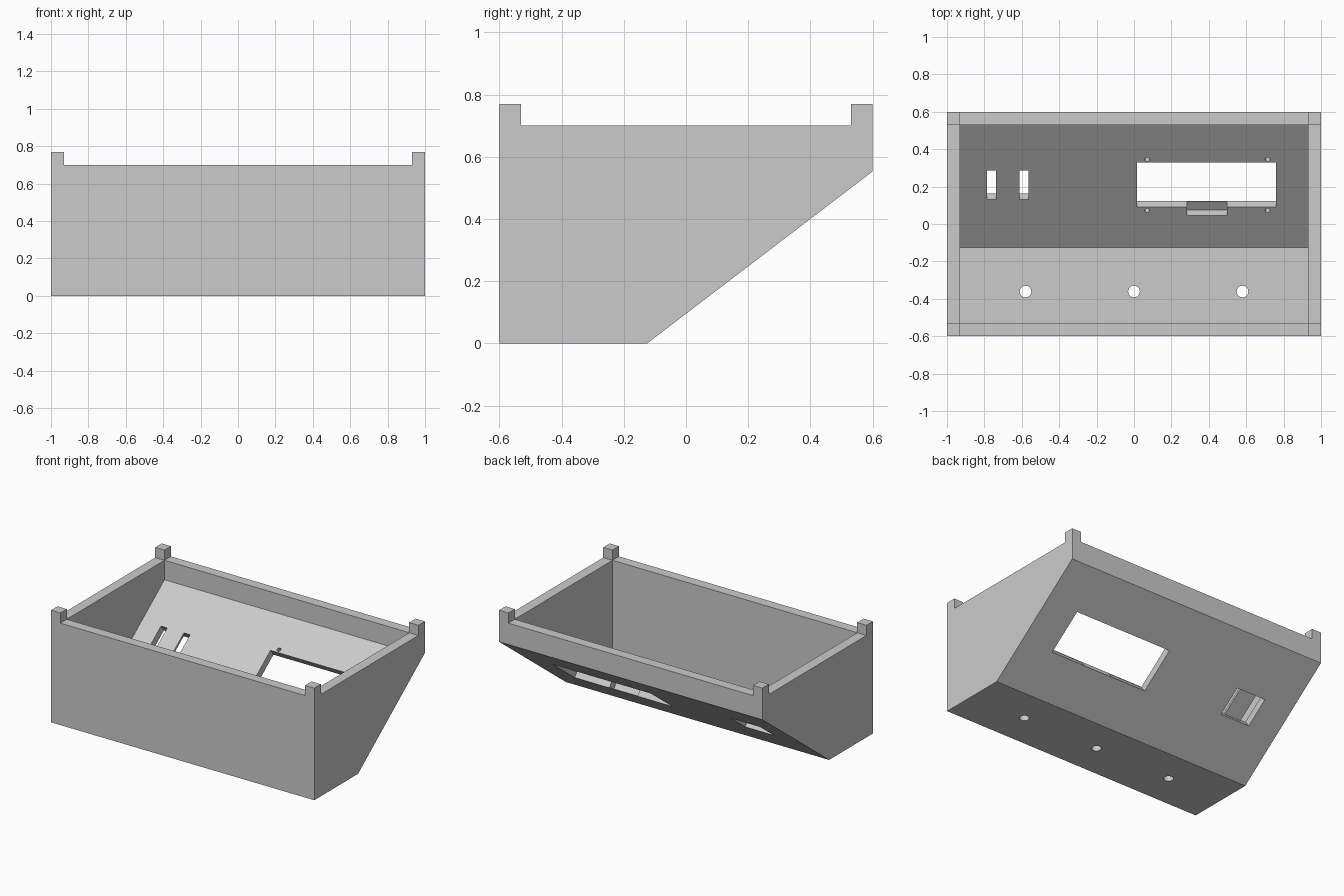
import bpy, bmesh, math
from mathutils import Matrix, Vector

if "Cube" in bpy.data.objects:
    bpy.data.objects.remove(bpy.data.objects["Cube"], do_unlink=True)

grey = bpy.data.materials.new("light grey plastic")
grey.use_nodes = True
grey.diffuse_color = (0.6, 0.6, 0.6, 1)
grey.node_tree.nodes["Principled BSDF"].inputs["Base Color"].default_value = (0.6, 0.6, 0.6, 1)

# Main dimensions
WALL, FLOOR, PANEL = 0.07, 0.067, 0.053
RIM, TOP = 0.7, 0.77
BEND, BACK_Z = -0.125, 0.553
angle = math.atan2(BACK_Z, 0.6 - BEND)
# Frame lying on the outside of the sloped panel: x, up the slope, inward
slope = Matrix.Translation((0, BEND, 0)) @ Matrix.Rotation(angle, 4, "X")


def make_object(name, bm):
    bmesh.ops.recalc_face_normals(bm, faces=bm.faces)
    mesh = bpy.data.meshes.new(name)
    bm.to_mesh(mesh)
    bm.free()
    mesh.materials.append(grey)
    obj = bpy.data.objects.new(name, mesh)
    bpy.context.collection.objects.link(obj)
    return obj


def prism(name, profile, half_width):
    """Extrude a (y, z) profile along x."""
    bm = bmesh.new()
    face = bm.faces.new([bm.verts.new((-half_width, y, z)) for y, z in profile])
    moved = bmesh.ops.extrude_face_region(bm, geom=[face])["geom"]
    verts = [v for v in moved if isinstance(v, bmesh.types.BMVert)]
    bmesh.ops.translate(bm, verts=verts, vec=(2 * half_width, 0, 0))
    return make_object(name, bm)


def box(name, low, high, frame=Matrix()):
    low, high = Vector(low), Vector(high)
    bm = bmesh.new()
    place = Matrix.Translation((low + high) / 2) @ Matrix.Diagonal((high - low).to_4d())
    bmesh.ops.create_cube(bm, size=1, matrix=frame @ place)
    return make_object(name, bm)


def cylinder(name, centre, radius, depth, frame=Matrix()):
    bm = bmesh.new()
    bmesh.ops.create_cone(bm, cap_ends=True, segments=32, radius1=radius, radius2=radius,
                          depth=depth, matrix=frame @ Matrix.Translation(centre))
    return make_object(name, bm)


def cut(target, cutter):
    mod = target.modifiers.new("cut", "BOOLEAN")
    mod.operation, mod.solver, mod.object = "DIFFERENCE", "EXACT", cutter
    bpy.context.view_layer.objects.active = target
    bpy.ops.object.modifier_apply(modifier=mod.name)
    bpy.data.objects.remove(cutter, do_unlink=True)


def along(y):
    """Distance up the slope for a y position on the panel's inner face."""
    return (y - BEND + PANEL * math.sin(angle)) / math.cos(angle)


def panel_cut(x0, x1, y0, y1, h0=-0.05, h1=PANEL + 0.03):
    cut(case, box("cutter", (x0, along(y0), h0), (x1, along(y1), h1), slope))


# Case body with a sloped lower back, hollowed from above
case = prism("case_shell", [(-0.6, 0), (BEND, 0), (0.6, BACK_Z), (0.6, RIM), (-0.6, RIM)], 1)
rise = math.tan(angle)
lift = PANEL / math.cos(angle)
inner = 0.6 - WALL
cavity = [(-inner, FLOOR), (BEND + (FLOOR - lift) / rise, FLOOR),
          (inner, (inner - BEND) * rise + lift), (inner, 1), (-inner, 1)]
cut(case, prism("cutter", cavity, 1 - WALL))

# Display window with a shallow relief on its lower edge
panel_cut(0.017, 0.76, 0.09, 0.328)
panel_cut(0.283, 0.497, 0.046, 0.12, 0.004)

# Blind screw holes around the window
for x in (0.07, 0.714):
    for y in (0.072, 0.345):
        cut(case, cylinder("cutter", (x, along(y), PANEL), 0.013, 0.08, slope))

# Strap recess on the outside with a slot at each end
panel_cut(-0.786, -0.564, 0.131, 0.286, h1=0.036)
for x in (-0.786, -0.612):
    panel_cut(x, x + 0.048, 0.131, 0.286)

# Round holes in the floor
for x in (-0.58, 0, 0.58):
    cut(case, cylinder("cutter", (x, -0.361, 0.03), 0.031, 0.2))

# Corner posts on the rim
for side, sx in (("left", 1), ("right", -1)):
    for end, sy in (("front", -1), ("back", 1)):
        x, y = sx * (1 - WALL / 2), sy * (0.6 - WALL / 2)
        r = WALL / 2
        box(f"{end}_{side}_post", (x - r, y - r, RIM), (x + r, y + r, TOP))
